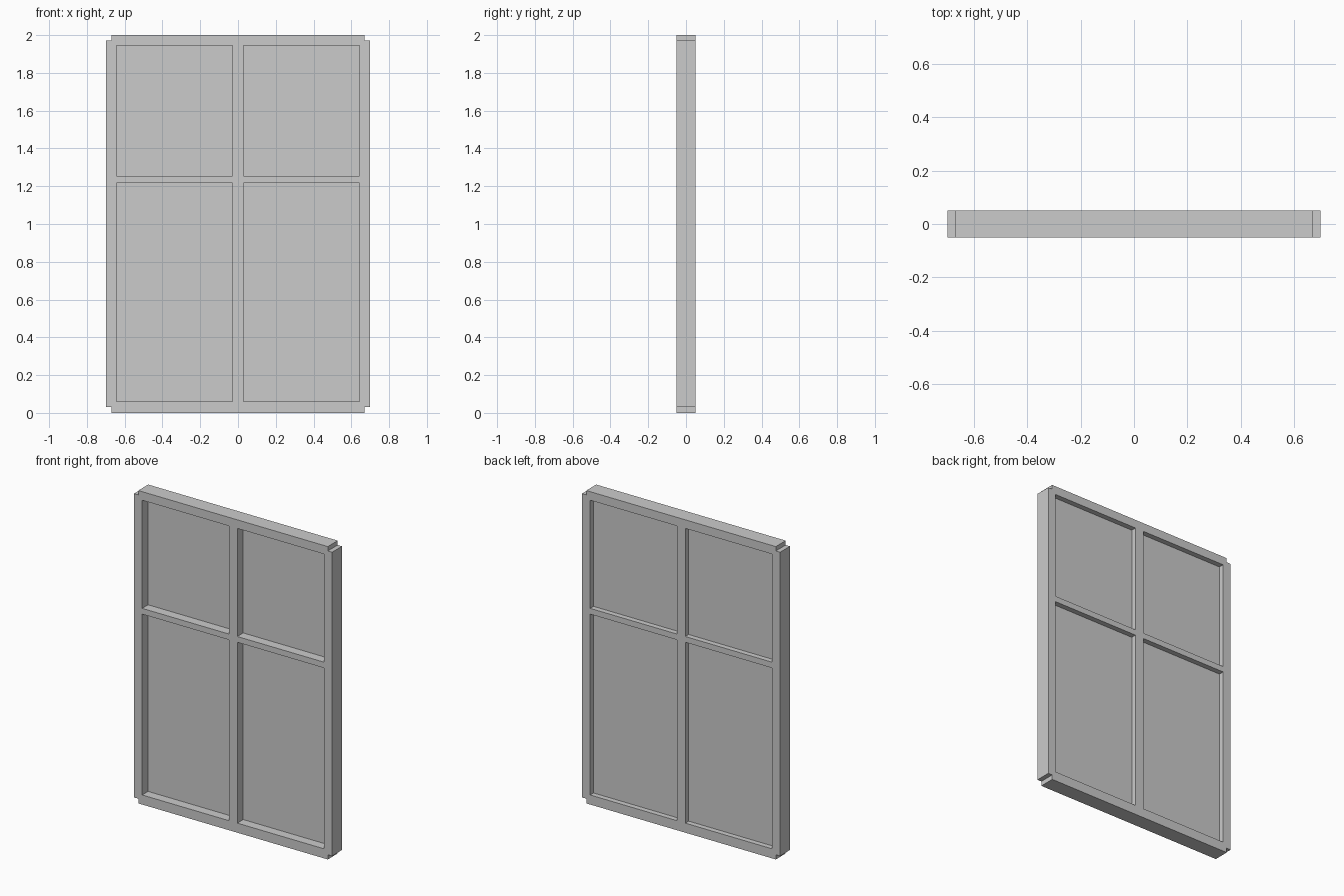
import bpy, bmesh
from mathutils import Vector

if "Cube" in bpy.data.objects:
    bpy.data.objects.remove(bpy.data.objects["Cube"])

DEPTH = 0.10
# Grid lines of the frame: outer edge, notch, opening edges
XS = [-0.70, -0.67, -0.643, -0.03, 0.03, 0.643, 0.67, 0.70]
ZS = [0.0, 0.03, 0.061, 1.217, 1.254, 1.945, 1.972, 2.0]
OPEN_X, OPEN_Z = (2, 4), (2, 4)


def finish(bm, name):
    bmesh.ops.recalc_face_normals(bm, faces=bm.faces)
    mesh = bpy.data.meshes.new(name)
    bm.to_mesh(mesh)
    bm.free()
    obj = bpy.data.objects.new(name, mesh)
    bpy.context.collection.objects.link(obj)
    return obj


def is_solid(i, k):
    corner = i in (0, len(XS) - 2) and k in (0, len(ZS) - 2)
    opening = i in OPEN_X and k in OPEN_Z
    return not (corner or opening)


# Window frame: one flat lattice with notched corners, extruded to depth
bm = bmesh.new()
verts = [[bm.verts.new((x, -DEPTH / 2, z)) for z in ZS] for x in XS]
for i in range(len(XS) - 1):
    for k in range(len(ZS) - 1):
        if is_solid(i, k):
            bm.faces.new((verts[i][k], verts[i + 1][k],
                          verts[i + 1][k + 1], verts[i][k + 1]))
bmesh.ops.delete(bm, geom=[v for v in bm.verts if not v.link_faces], context='VERTS')
ext = bmesh.ops.extrude_face_region(bm, geom=bm.faces[:], use_keep_orig=True)
bmesh.ops.translate(bm, vec=(0, DEPTH, 0),
                    verts=[g for g in ext["geom"] if isinstance(g, bmesh.types.BMVert)])
finish(bm, "window_frame")

# Thin panes, set nearer the back than the front
PANE_FRONT, PANE_BACK = 0.010, 0.016
for k, row in zip(OPEN_Z, ("lower", "upper")):
    for i, side in zip(OPEN_X, ("left", "right")):
        low = Vector((XS[i], PANE_FRONT, ZS[k]))
        high = Vector((XS[i + 1], PANE_BACK, ZS[k + 1]))
        bm = bmesh.new()
        bmesh.ops.create_cube(bm, size=1)
        bmesh.ops.scale(bm, vec=high - low, verts=bm.verts)
        bmesh.ops.translate(bm, vec=(low + high) / 2, verts=bm.verts)
        finish(bm, f"pane_{row}_{side}")
